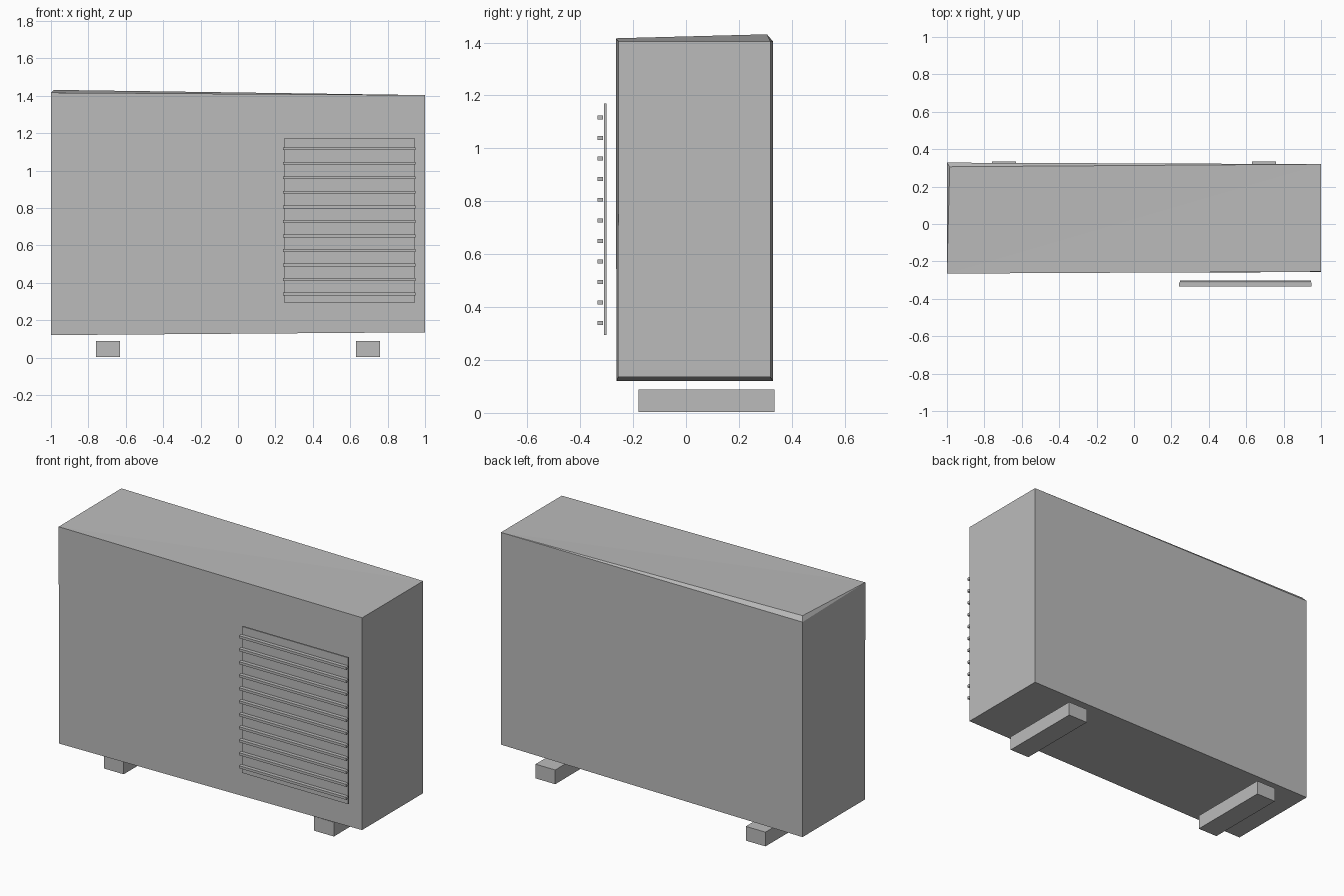
import bpy
import bmesh

if "Cube" in bpy.data.objects:
    bpy.data.objects.remove(bpy.data.objects["Cube"])

# One flat grey for everything
grey = bpy.data.materials.new("light_grey")
grey.diffuse_color = (0.5, 0.5, 0.5, 1)
grey.use_nodes = True
grey.node_tree.nodes["Principled BSDF"].inputs["Base Color"].default_value = grey.diffuse_color


def make_object(name, verts, faces):
    mesh = bpy.data.meshes.new(name)
    bm = bmesh.new()
    vs = [bm.verts.new(v) for v in verts]
    for f in faces:
        bm.faces.new([vs[i] for i in f])
    bmesh.ops.recalc_face_normals(bm, faces=bm.faces)
    bm.to_mesh(mesh)
    bm.free()
    mesh.materials.append(grey)
    obj = bpy.data.objects.new(name, mesh)
    bpy.context.collection.objects.link(obj)
    return obj


def box(name, x, y, z):
    verts = [(a, b, c) for c in z for a, b in
             ((x[0], y[0]), (x[1], y[0]), (x[1], y[1]), (x[0], y[1]))]
    faces = [(0, 1, 2, 3), (4, 5, 6, 7)]
    faces += [(i, (i + 1) % 4, (i + 1) % 4 + 4, i + 4) for i in range(4)]
    return make_object(name, verts, faces)


# Cabinet: slightly skewed box with one raised, inset roof corner
cabinet_verts = [
    (-1, -0.263, 0.12), (1, -0.257, 0.135), (1, 0.32, 0.135), (-1, 0.328, 0.12),
    (-1, -0.265, 1.416), (1, -0.255, 1.403), (1, 0.32, 1.403), (-1, 0.328, 1.405),
    (-0.985, 0.306, 1.431),
]
make_object("cabinet", cabinet_verts, [
    (0, 1, 2, 3), (0, 1, 5, 4), (1, 2, 6, 5), (2, 3, 7, 6), (3, 0, 4, 7),
    (4, 5, 6), (4, 6, 8), (6, 7, 8), (7, 4, 8),
])

# Grille: thin back plate standing off the front, with horizontal slats
box("grille_plate", (0.245, 0.945), (-0.31, -0.301), (0.295, 1.17))
for i in range(11):
    z = 0.34 + i * 0.0777
    box(f"grille_slat_{i + 1}", (0.24, 0.95), (-0.335, -0.313), (z - 0.008, z + 0.007))

# Two support feet running front to back
for name, side in (("left_foot", -1), ("right_foot", 1)):
    box(name, sorted((side * 0.63, side * 0.76)), (-0.18, 0.335), (0.003, 0.088))
